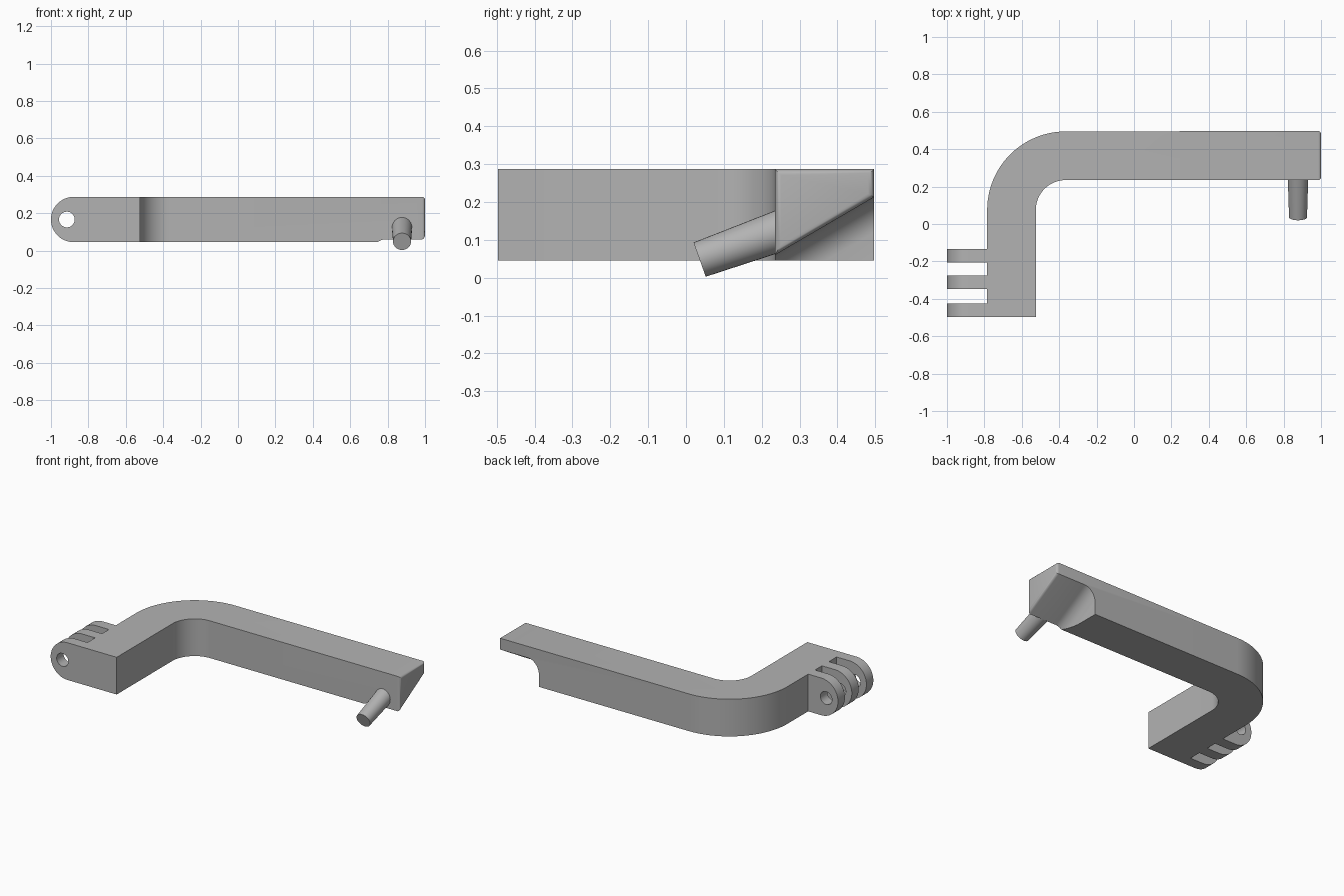
import bpy, bmesh
from math import sin, cos, pi, radians
from mathutils import Vector

if "Cube" in bpy.data.objects:
    bpy.data.objects.remove(bpy.data.objects["Cube"])

GREY = (0.45, 0.45, 0.45, 1)
mat = bpy.data.materials.new("plain grey")
mat.use_nodes = True
mat.diffuse_color = GREY
mat.node_tree.nodes["Principled BSDF"].inputs["Base Color"].default_value = GREY

BOTTOM, TOP = 0.045, 0.287
MID = (BOTTOM + TOP) / 2


def arc(cx, cy, r, a0, a1, n=24):
    angles = [radians(a0 + (a1 - a0) * i / n) for i in range(n + 1)]
    return [(cx + r * cos(a), cy + r * sin(a)) for a in angles]


def prism(name, start, end):
    """Solid between two matching loops of points."""
    bm = bmesh.new()
    a = [bm.verts.new(p) for p in start]
    b = [bm.verts.new(p) for p in end]
    bm.faces.new(a)
    bm.faces.new(b[::-1])
    for i in range(len(a)):
        j = (i + 1) % len(a)
        bm.faces.new((a[j], a[i], b[i], b[j]))
    bmesh.ops.recalc_face_normals(bm, faces=bm.faces)
    mesh = bpy.data.meshes.new(name)
    bm.to_mesh(mesh)
    bm.free()
    mesh.materials.append(mat)
    obj = bpy.data.objects.new(name, mesh)
    bpy.context.collection.objects.link(obj)
    return obj


def cut(obj, cutter):
    """Subtract the cutter, bake the result and remove the cutter."""
    mod = obj.modifiers.new("cut", 'BOOLEAN')
    mod.operation, mod.solver, mod.object = 'DIFFERENCE', 'EXACT', cutter
    dg = bpy.context.evaluated_depsgraph_get()
    mesh = bpy.data.meshes.new_from_object(obj.evaluated_get(dg))
    obj.modifiers.clear()
    obj.data = mesh
    bpy.data.objects.remove(cutter)


# Bent arm
outline = ([(-0.785, -0.497), (-0.525, -0.497)]
           + arc(-0.365, 0.075, 0.16, 180, 90)
           + [(1, 0.235), (1, 0.497)]
           + arc(-0.365, 0.075, 0.42, 90, 180))
arm = prism("bent_arm", [(x, y, BOTTOM) for x, y in outline],
            [(x, y, TOP) for x, y in outline])

# Sloping relief under the free end, with a rounded inner corner
slope, r, wall = radians(30.3), 0.08, 0.71
profile = [(wall, -0.4)] + arc(wall + r, -r, r, 180, 90, 12) + [(1.2, 0), (1.2, -0.4)]


def on_slope(u):
    return [(x, 0.235 + u * cos(slope) - n * sin(slope),
             0.06 + u * sin(slope) + n * cos(slope)) for x, n in profile]


cut(arm, prism("relief_cutter", on_slope(-0.4), on_slope(0.8)))

# Soft rim around the free end
bm = bmesh.new()
bm.from_mesh(arm.data)
rim = [e for e in bm.edges if all(v.co.x > 0.999 for v in e.verts)]
bmesh.ops.bevel(bm, geom=rim, offset=0.016, segments=4, profile=0.5, affect='EDGES')
bm.to_mesh(arm.data)
bm.free()
parts = [arm]

# Three hinge prongs with a bolt hole
radius = (TOP - BOTTOM) / 2
shape = [(-0.785, BOTTOM), (-0.785, TOP)] + arc(radius - 1, MID, radius, 90, 270, 32)
hole = arc(-0.915, MID, 0.042, 0, 348.75, 31)
for name, y in (("front", -0.497), ("middle", -0.347), ("back", -0.205)):
    y2 = y + 0.071
    prong = prism(name + "_hinge_prong", [(x, y, z) for x, z in shape],
                  [(x, y2, z) for x, z in shape])
    cut(prong, prism("hole_cutter", [(x, y - 0.1, z) for x, z in hole],
                     [(x, y2 + 0.1, z) for x, z in hole]))
    parts.append(prong)

# Tapered pin, its root trimmed to the arm's front face
tilt = radians(19.7)
axis = Vector((0, cos(tilt), sin(tilt)))
side = Vector((1, 0, 0))
up = side.cross(axis)
tip_centre = Vector((0.877, 0.036, 0.048))
tip, root = [], []
for c, s in arc(0, 0, 1, 0, 348.75, 31):
    ring = side * c + up * s
    tip.append(tip_centre + ring * 0.048)
    p = tip_centre + axis * 0.206 + ring * 0.054
    ray = p - tip[-1]
    root.append(tip[-1] + ray * ((0.238 - tip[-1].y) / ray.y))
parts.append(prism("angled_pin", tip, root))

# Smooth the curves, keep the hard edges
bpy.ops.object.select_all(action='DESELECT')
for obj in parts:
    obj.select_set(True)
bpy.context.view_layer.objects.active = arm
bpy.ops.object.shade_smooth_by_angle(angle=radians(30))
